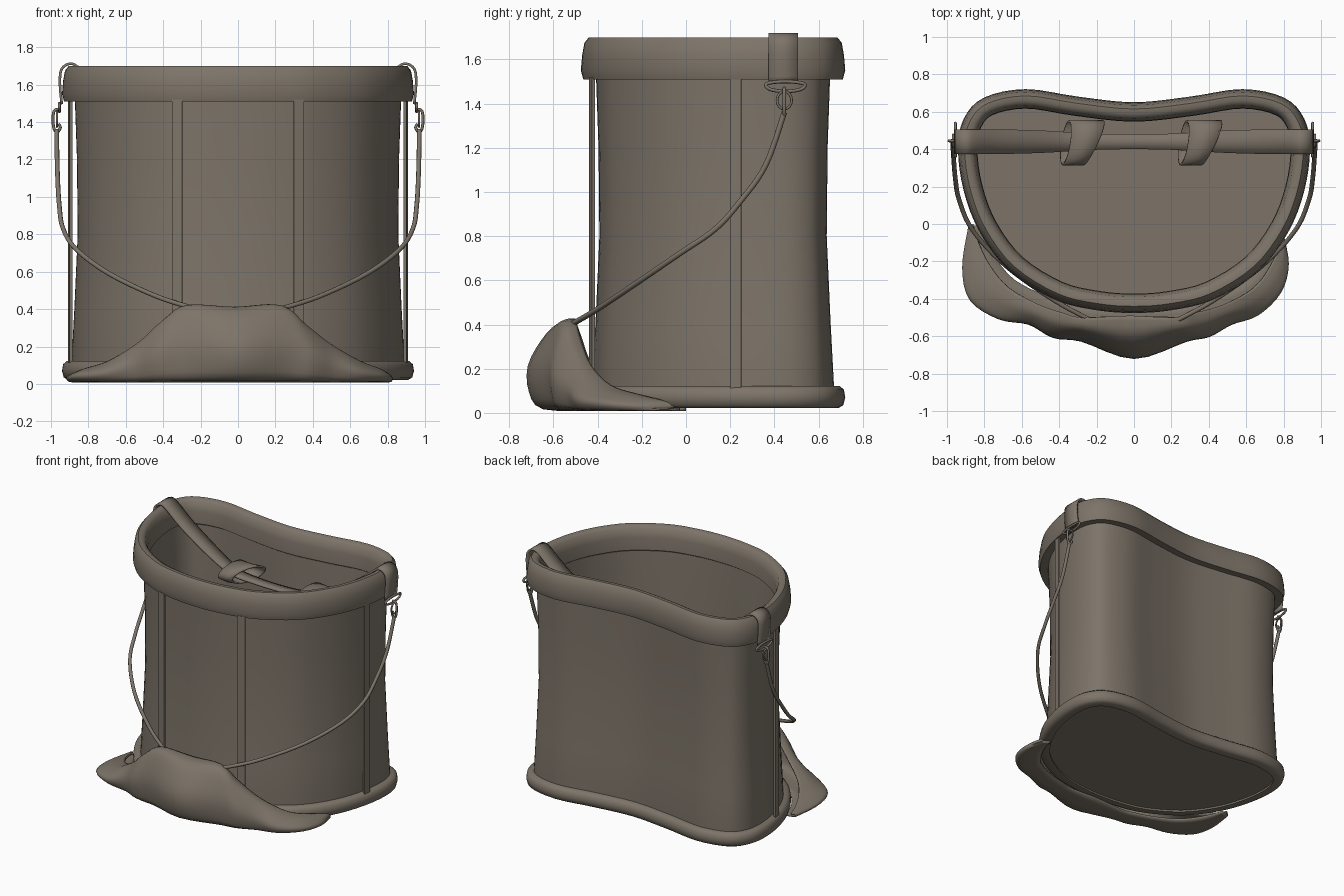
import bpy, bmesh, math
from mathutils import Vector

if "Cube" in bpy.data.objects:
    bpy.data.objects.remove(bpy.data.objects["Cube"])

mat = bpy.data.materials.new("taupe canvas")
mat.diffuse_color = (0.205, 0.175, 0.14, 1)
mat.use_nodes = True
mat.node_tree.nodes["Principled BSDF"].inputs["Base Color"].default_value = mat.diffuse_color


def spline(pts, n, closed=False):
    """Catmull-Rom samples, n per segment."""
    P = [Vector(p) for p in pts]
    m = len(P)
    get = (lambda i: P[i % m]) if closed else (lambda i: P[max(0, min(m - 1, i))])
    out = []
    for i in range(m if closed else m - 1):
        a, b, c, d = (get(i + k) for k in (-1, 0, 1, 2))
        for k in range(n):
            t = k / n
            out.append(0.5 * (2 * b + (c - a) * t + (2 * a - 5 * b + 4 * c - d) * t * t
                              + (3 * b - a - 3 * c + d) * t ** 3))
    return out if closed else out + [P[-1]]


def finish(name, bm, angle=50, thick=0):
    bmesh.ops.recalc_face_normals(bm, faces=bm.faces)
    me = bpy.data.meshes.new(name)
    bm.to_mesh(me)
    bm.free()
    me.materials.append(mat)
    ob = bpy.data.objects.new(name, me)
    bpy.context.collection.objects.link(ob)
    if thick:
        s = ob.modifiers.new("thickness", "SOLIDIFY")
        s.thickness, s.offset = thick, 0
    bpy.ops.object.select_all(action='DESELECT')
    ob.select_set(True)
    bpy.context.view_layer.objects.active = ob
    bpy.ops.object.shade_smooth_by_angle(angle=math.radians(angle))
    return ob


def loft(name, rings, close_u=True, close_v=False, cap=False, **kw):
    """Skin a list of point rings."""
    bm = bmesh.new()
    R = [[bm.verts.new(p) for p in r] for r in rings]
    n, m = len(R[0]), len(R)
    for j in range(m if close_v else m - 1):
        a, b = R[j], R[(j + 1) % m]
        for i in range(n if close_u else n - 1):
            k = (i + 1) % n
            bm.faces.new((a[i], a[k], b[k], b[i]))
    if cap:
        bm.faces.new(R[0])
        bm.faces.new(R[-1])
    return finish(name, bm, **kw)


def tube(name, pts, r, cyclic=False):
    """Round tube along points."""
    cu = bpy.data.curves.new(name, 'CURVE')
    cu.dimensions, cu.bevel_depth, cu.bevel_resolution = '3D', r, 2
    cu.use_fill_caps = True
    sp = cu.splines.new('POLY')
    sp.points.add(len(pts) - 1)
    for q, p in zip(sp.points, pts):
        q.co = (*p, 1)
    sp.use_cyclic_u = cyclic
    tmp = bpy.data.objects.new(name, cu)
    bpy.context.collection.objects.link(tmp)
    dg = bpy.context.evaluated_depsgraph_get()
    bm = bmesh.new()
    bm.from_mesh(bpy.data.meshes.new_from_object(tmp.evaluated_get(dg)))
    bpy.data.objects.remove(tmp)
    return finish(name, bm)


def box(name, loc, size, rot):
    bm = bmesh.new()
    bmesh.ops.create_cube(bm, size=1)
    ob = finish(name, bm, 30)
    ob.location, ob.scale, ob.rotation_euler = loc, size, (0, 0, rot)


# kidney-shaped outline shared by body, rim and base binding
half = [(0, .645), (.3, .675), (.58, .715), (.8, .67), (.905, .56), (.935, .40), (.905, .18),
        (.82, -.04), (.66, -.25), (.42, -.40), (.2, -.455), (0, -.47)]
outline = spline(half + [(-x, y) for x, y in half[-2:0:-1]], 4, True)
N = len(outline)


def ring(off, z):
    out = []
    for i, p in enumerate(outline):
        t = (outline[(i + 1) % N] - outline[i - 1]).normalized()
        out.append((p.x - t.y * off, p.y + t.x * off, z))
    return out


def band(name, profile, **kw):
    return loft(name, [ring(o, z) for o, z in profile], **kw)


# hollow body with floor
band("bucket_body", [(-.05, .035), (-.045, .12), (-.06, .4), (-.078, .8), (-.074, 1.2), (-.06, 1.6),
                     (-.075, 1.6), (-.09, 1.2), (-.093, .8), (-.075, .4), (-.06, .06)], cap=True)
# padded top rim
band("top_rim", [(-.055, 1.515), (-.005, 1.51), (.006, 1.55), (0, 1.62), (-.01, 1.675), (-.03, 1.70),
                 (-.055, 1.70), (-.08, 1.685), (-.095, 1.62), (-.098, 1.53), (-.075, 1.515)], close_v=True)
# binding around the base
band("base_binding", [(-.06, .122), (-.02, .122), (0, .105), (.006, .07), (-.003, .035), (-.025, .022),
                      (-.075, .022), (-.075, .05)], close_v=True)

# straight seam tapes between rim and binding
for s in (1, -1):
    box("front_tape", (s * .325, -.425, .81), (.055, .014, 1.42), s * math.radians(14))
    box("side_tape", (s * .897, .225, .81), (.052, .014, 1.42), s * math.radians(81))

# carrying strap: over the rim and sagging inside
sh = [(.942, 1.495, .066), (.952, 1.6, .066), (.945, 1.68, .066), (.90, 1.712, .066), (.85, 1.69, .066),
      (.72, 1.58, .066), (.5, 1.43, .06), (.33, 1.34, .05), (.17, 1.32, .042), (0, 1.315, .04)]
path = spline(sh + [(-x, z, w) for x, z, w in sh[-2::-1]], 3)
loft("carry_strap", [[(x, .44 + k * w, z) for k in (-1, 0, 1)] for x, z, w in path],
     close_u=False, thick=.014)

# tape loops around the strap
for cx in (-.29, .34):
    rings = []
    for u in (-.075, 0, .075):
        r = []
        for i in range(24):
            a = math.tau * i / 24
            y, z = .115 * math.cos(a), .06 * math.sin(a)
            r.append((cx + u * (1 + 2 * y) + .3 * y + .4 * z, .435 + y, 1.345 + z + abs(u) * .1))
        rings.append(r)
    loft("strap_loop", rings, thick=.012)

# metal ring, swivel, snap hook and rope on each side
rope = [(.97, .445, 1.36), (.965, .36, 1.12), (.955, .24, .95), (.935, .13, .83), (.865, -.03, .72),
        (.69, -.22, .59), (.44, -.40, .47), (.24, -.51, .405)]
dring = [(.955, .365, 1.49), (.955, .38, 1.465), (.955, .45, 1.455), (.955, .52, 1.465), (.955, .535, 1.49),
         (.955, .45, 1.5)]
eye = [(.968, .445 + .033 * math.cos(a), 1.415 + .04 * math.sin(a))
       for a in (math.tau * i / 16 for i in range(16))]
hook = [(.955, .445, 1.47), (.985, .445, 1.455), (.987, .445, 1.38), (.97, .445, 1.345),
        (.95, .445, 1.37), (.96, .445, 1.39)]
for s in (1, -1):
    flip = lambda pts: [(s * p[0], p[1], p[2]) for p in pts]
    tube("rope", flip(spline(rope, 6)), .0125)
    tube("d_ring", flip(spline(dring, 4, True)), .008, True)
    tube("swivel_eye", flip(eye), .006, True)
    tube("snap_hook", flip(spline(hook, 5)), .008)

# middle rope run hidden in the hem of the flap
tube("hem_rope", spline([(-.24, -.51, .405), (0, -.505, .4), (.24, -.51, .405)], 6), .0125)

# draped front flap: inner edge x, y, z and outer edge x, y at each station
stations = [(-.86, 0, .03, -.88, -.02), (-.83, -.10, .05, -.91, -.23), (-.77, -.22, .08, -.87, -.40),
            (-.67, -.34, .12, -.72, -.50), (-.51, -.43, .22, -.56, -.53), (-.38, -.475, .34, -.43, -.60),
            (-.27, -.50, .415, -.28, -.62), (-.02, -.49, .405, 0, -.71), (.21, -.50, .415, .28, -.62),
            (.33, -.475, .32, .40, -.595), (.48, -.43, .21, .52, -.53), (.64, -.34, .12, .66, -.48),
            (.73, -.22, .08, .78, -.36), (.78, -.10, .05, .82, -.21), (.79, -.03, .03, .79, -.06)]
rings = []
for xi, yi, zi, xo, yo in spline([s[:5] for s in stations], 4):
    sec = []
    for t, h in ((0, 1), (.4, .98), (.72, .8), (1, .5), (.97, .2), (.7, .02)):
        sec.append((xi + (xo - xi) * t, yi + (yo - yi) * t, .015 + (zi - .015) * h))
    sec.append((xi * .95, yi * .88, .016))
    rings.append(spline(sec, 3))
loft("front_flap", rings, close_u=False, angle=70, thick=.014)
